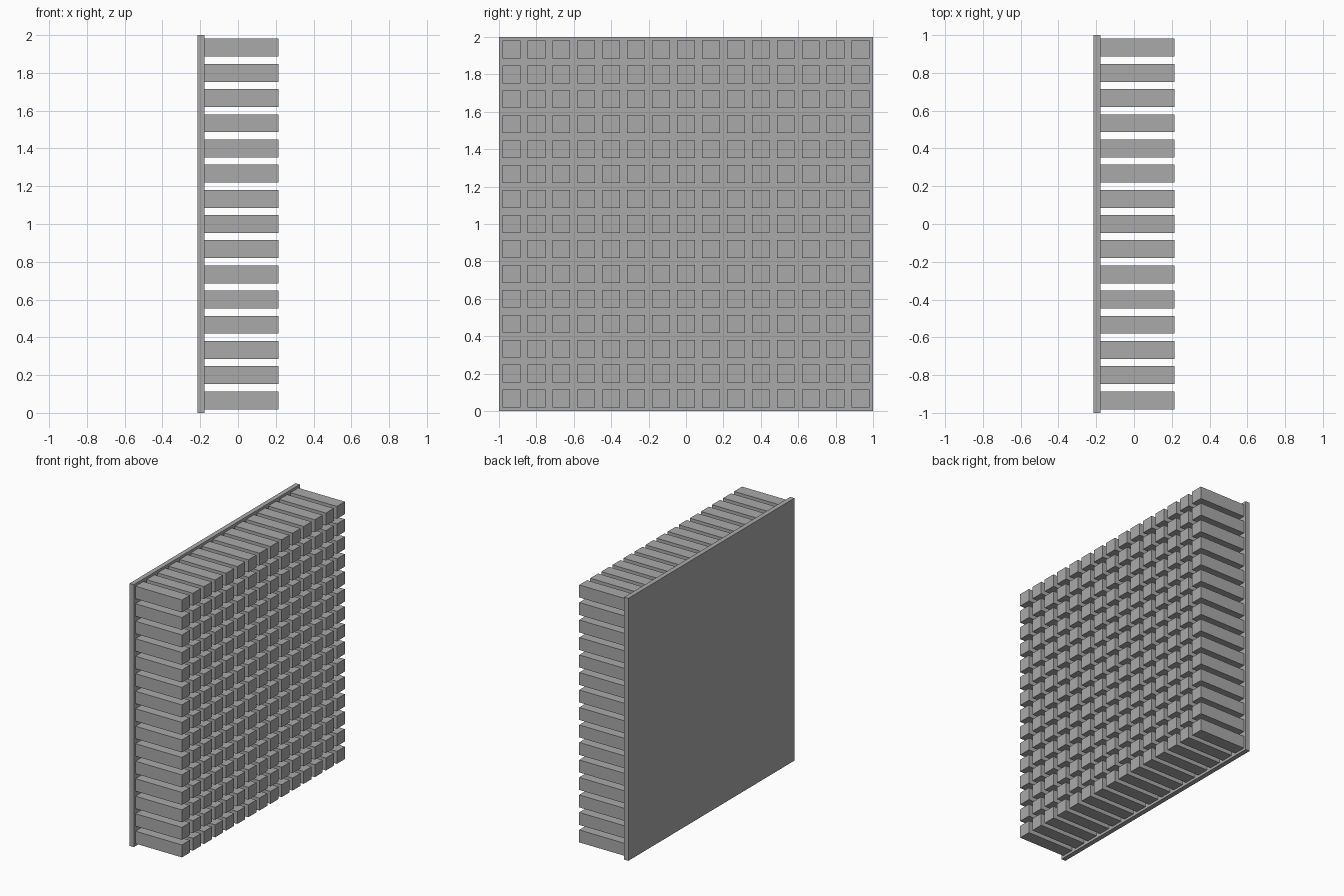
import bpy, bmesh
from mathutils import Matrix, Vector

cube = bpy.data.objects.get("Cube")
if cube:
    bpy.data.objects.remove(cube, do_unlink=True)

# One plain metal colour
grey = bpy.data.materials.new("mid_grey")
grey.use_nodes = True
colour = (0.4, 0.4, 0.4, 1)
grey.diffuse_color = colour
grey.node_tree.nodes["Principled BSDF"].inputs["Base Color"].default_value = colour

HALF_DEPTH = 0.214
PLATE = 0.036
COUNT = 15
PITCH = 2 / COUNT
PIN = 0.095


def add_box(bm, low, high):
    low, high = Vector(low), Vector(high)
    matrix = Matrix.Translation((low + high) / 2) @ Matrix.Diagonal((high - low).to_4d())
    matrix[3][3] = 1
    bmesh.ops.create_cube(bm, size=1, matrix=matrix)


def finish(bm, name):
    mesh = bpy.data.meshes.new(name)
    bm.to_mesh(mesh)
    bm.free()
    mesh.materials.append(grey)
    obj = bpy.data.objects.new(name, mesh)
    bpy.context.collection.objects.link(obj)
    return obj


# Thin square base plate, standing upright
bm = bmesh.new()
add_box(bm, (-HALF_DEPTH, -1, 0), (PLATE - HALF_DEPTH, 1, 2))
finish(bm, "base_plate")

# Square grid of pins standing out from the plate
bm = bmesh.new()
for row in range(COUNT):
    for column in range(COUNT):
        y = (column + 0.5) * PITCH - 1
        z = (row + 0.5) * PITCH
        add_box(bm, (PLATE - HALF_DEPTH, y - PIN / 2, z - PIN / 2),
                (HALF_DEPTH, y + PIN / 2, z + PIN / 2))
finish(bm, "cooling_pins")
